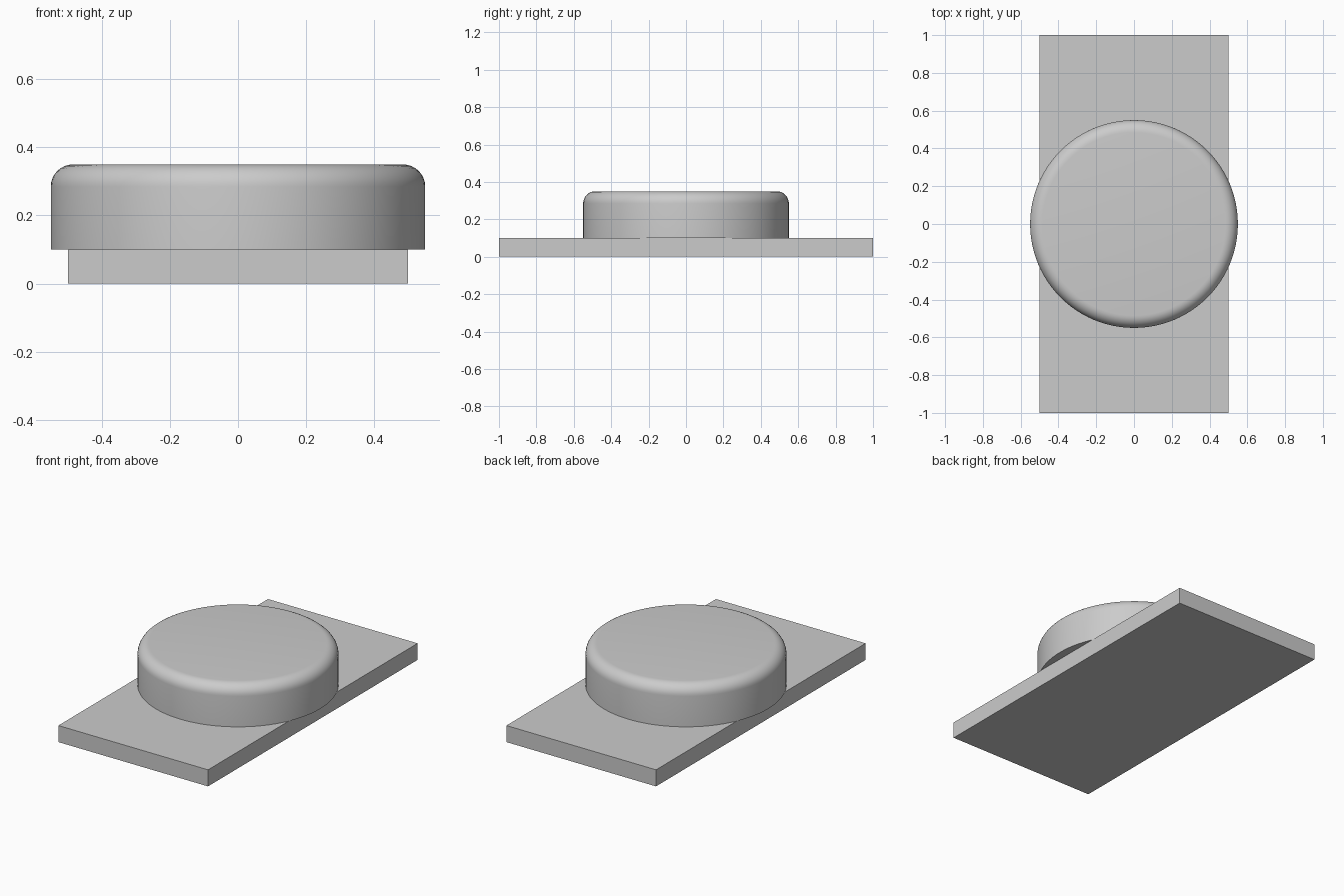
import bpy
import math

cube = bpy.data.objects.get("Cube")
if cube:
    bpy.data.objects.remove(cube, do_unlink=True)

grey = bpy.data.materials.new("light_grey")
grey.use_nodes = True
colour = (0.6, 0.6, 0.6, 1)
grey.diffuse_color = colour
grey.node_tree.nodes["Principled BSDF"].inputs["Base Color"].default_value = colour

# Flat rectangular base plate
bpy.ops.mesh.primitive_cube_add(size=1, location=(0, 0, 0.05))
base = bpy.context.object
base.name = "base_plate"
base.scale = (1, 2, 0.1)
bpy.ops.object.transform_apply(location=False, rotation=False, scale=True)
base.data.materials.append(grey)

# Round button, wider than the plate, with a rounded top rim
radius, bottom, top = 0.55, 0.1, 0.35
bpy.ops.mesh.primitive_cylinder_add(vertices=96, radius=radius, depth=top - bottom,
                                    location=(0, 0, (top + bottom) / 2))
button = bpy.context.object
button.name = "round_button"
button.data.materials.append(grey)

# Bevel only the edges of the top rim
weights = button.data.attributes.new("bevel_weight_edge", "FLOAT", "EDGE")
for edge in button.data.edges:
    if all(button.data.vertices[v].co.z > 0 for v in edge.vertices):
        weights.data[edge.index].value = 1
bevel = button.modifiers.new("rounded_rim", "BEVEL")
bevel.limit_method = "WEIGHT"
bevel.width = 0.065
bevel.segments = 8
bpy.ops.object.modifier_apply(modifier=bevel.name)
bpy.ops.object.shade_smooth_by_angle(angle=math.radians(30))
